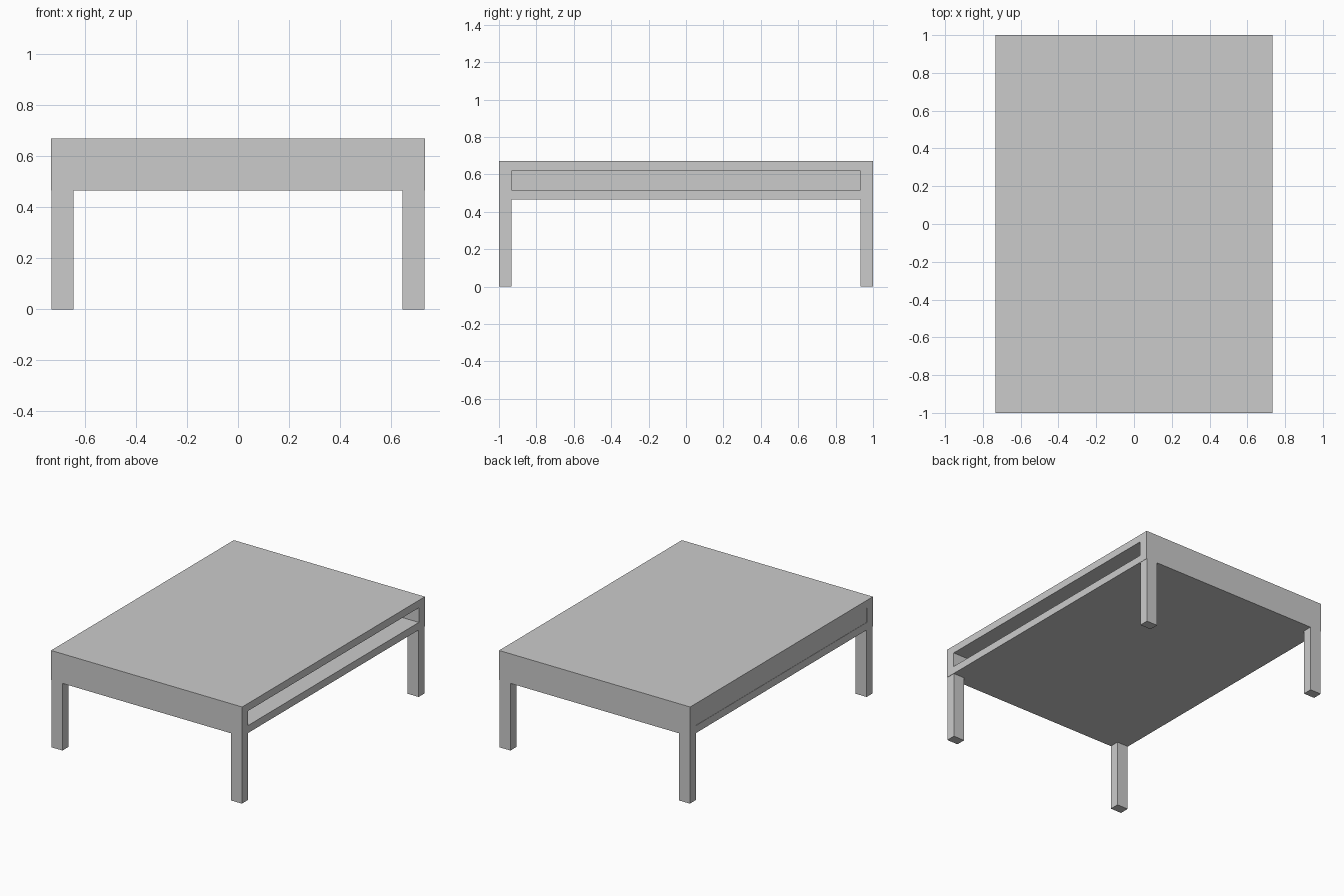
import bpy, bmesh
from mathutils import Vector

if "Cube" in bpy.data.objects:
    bpy.data.objects.remove(bpy.data.objects["Cube"])

W, L = 0.732, 1.0            # half width, half length
LEG_X, LEG_Y = 0.085, 0.066  # leg section
Z_LOW, Z_SHELF, Z_SLOT, Z_TOP = 0.465, 0.517, 0.618, 0.67


def box(name, lo, hi):
    lo, hi = Vector(lo), Vector(hi)
    bm = bmesh.new()
    bmesh.ops.create_cube(bm, size=1)
    for v in bm.verts:
        v.co = Vector(v.co[i] * (hi[i] - lo[i]) for i in range(3))
    mesh = bpy.data.meshes.new(name)
    bm.to_mesh(mesh)
    bm.free()
    obj = bpy.data.objects.new(name, mesh)
    obj.location = (lo + hi) / 2
    bpy.context.collection.objects.link(obj)
    return obj


# Table top and the shelf under it, with an open slot between
box("table_top", (-W, -L, Z_SLOT), (W, L, Z_TOP))
box("lower_shelf", (-W, -L, Z_LOW), (W, L, Z_SHELF))

# End walls closing the slot at front and back
for name, s in (("front", -1), ("back", 1)):
    ys = sorted((s * L, s * (L - LEG_Y)))
    box(name + "_wall", (-W, ys[0], Z_SHELF), (W, ys[1], Z_SLOT))

# Panel closing the left side of the slot
box("left_panel", (-W + 0.002, -L + LEG_Y, Z_SHELF),
    (-W + 0.05, L - LEG_Y, Z_SLOT))

# Four corner legs
for side, sx in (("left", -1), ("right", 1)):
    for end, sy in (("front", -1), ("back", 1)):
        xs = sorted((sx * (W - 0.002), sx * (W - 0.002 - LEG_X)))
        ys = sorted((sy * L, sy * (L - LEG_Y)))
        box(f"{end}_{side}_leg", (xs[0], ys[0], 0), (xs[1], ys[1], Z_LOW))
